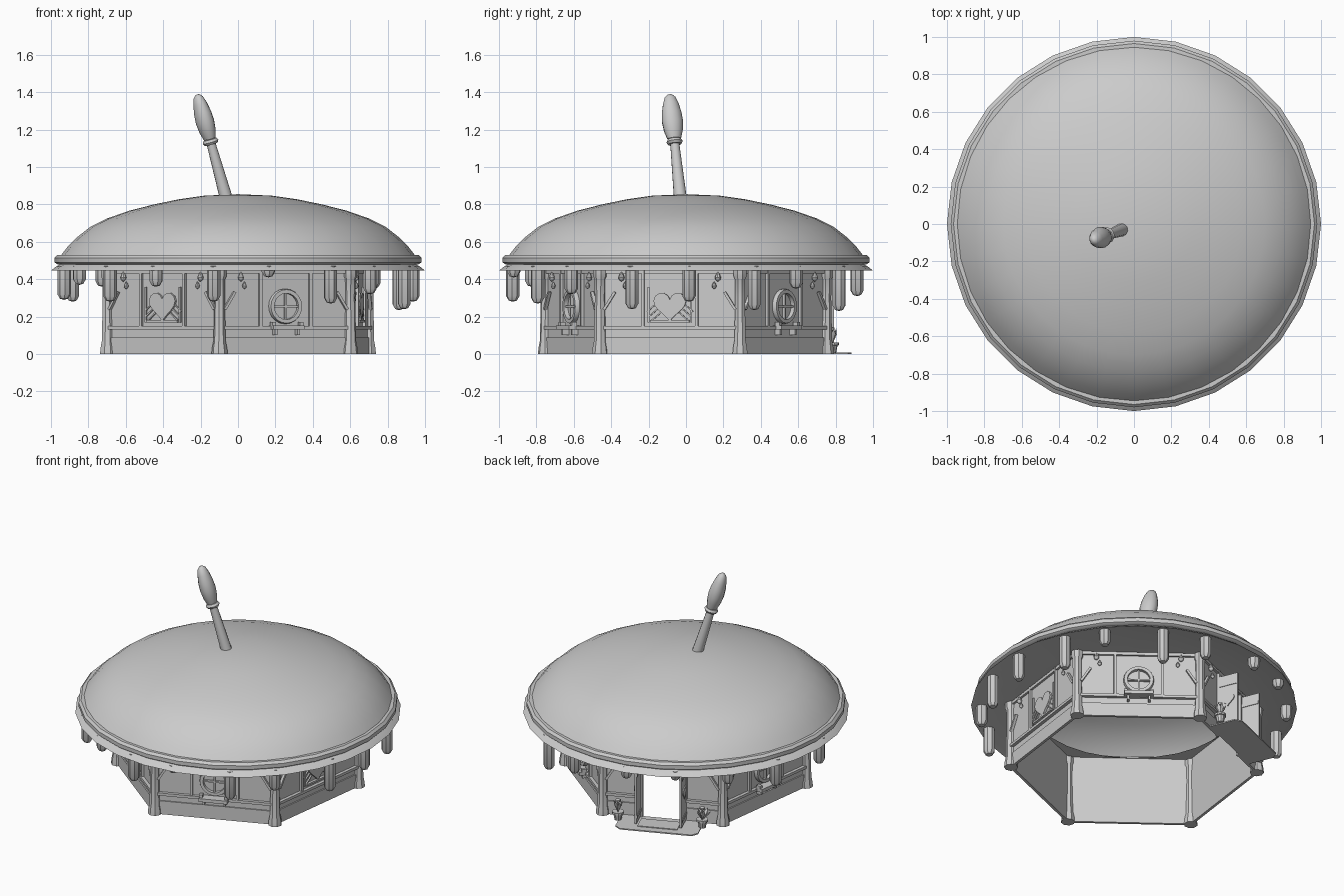
import bpy, bmesh, math, random
from math import sin, cos, pi, radians
from mathutils import Matrix, Vector

cube = bpy.data.objects.get("Cube")
if cube:
    bpy.data.objects.remove(cube, do_unlink=True)

mat = bpy.data.materials.new("plain grey")
mat.use_nodes = True
GREY = (0.6, 0.6, 0.6, 1)
mat.diffuse_color = GREY
mat.node_tree.nodes["Principled BSDF"].inputs["Base Color"].default_value = GREY

CORNER = 0.755                       # radius to the hexagon corners
APO = CORNER * cos(pi / 6)           # distance to the wall faces
ID = Matrix.Identity(4)


def finish(name, bm, m=ID, smooth=False):
    bmesh.ops.recalc_face_normals(bm, faces=bm.faces)
    me = bpy.data.meshes.new(name)
    bm.to_mesh(me)
    bm.free()
    me.transform(m)
    me.materials.append(mat)
    ob = bpy.data.objects.new(name, me)
    bpy.context.collection.objects.link(ob)
    if smooth:
        bpy.ops.object.select_all(action='DESELECT')
        ob.select_set(True)
        bpy.context.view_layer.objects.active = ob
        bpy.ops.object.shade_smooth_by_angle(angle=radians(35))
    return ob


def wall_frame(deg):
    # local x runs along the wall, y is up, z points outward
    a = radians(deg)
    return Matrix(((-sin(a), 0, cos(a), 0), (cos(a), 0, sin(a), 0),
                   (0, 1, 0, 0), (0, 0, 0, 1)))


def box(name, m, centre, size, roll=0):
    bm = bmesh.new()
    bmesh.ops.create_cube(bm, size=1)
    local = Matrix.Translation(centre) @ Matrix.Rotation(radians(roll), 4, 'Z') @ Matrix.Diagonal((*size, 1))
    return finish(name, bm, m @ local)


def prism(name, m, outline, depth):
    bm = bmesh.new()
    f = bm.faces.new([bm.verts.new((x, y, 0)) for x, y in outline])
    ext = bmesh.ops.extrude_face_region(bm, geom=[f])
    bmesh.ops.translate(bm, vec=(0, 0, depth), verts=[v for v in ext["geom"] if isinstance(v, bmesh.types.BMVert)])
    return finish(name, bm, m)


def lathe(name, profile, sides, m=ID, smooth=True, closed=False):
    bm = bmesh.new()
    rings = []
    for r, z in profile:
        if r == 0:
            rings.append([bm.verts.new((0, 0, z))] * sides)
        else:
            rings.append([bm.verts.new((r * cos(2 * pi * i / sides), r * sin(2 * pi * i / sides), z))
                          for i in range(sides)])
    pairs = list(zip(rings, rings[1:]))
    if closed:
        pairs.append((rings[-1], rings[0]))
    for lo, hi in pairs:
        for i in range(sides):
            j = (i + 1) % sides
            quad = list(dict.fromkeys((lo[i], lo[j], hi[j], hi[i])))
            bm.faces.new(quad)
    return finish(name, bm, m, smooth)


def heart(name, m, u, z, d, s):
    pts = []
    for i in range(24):
        t = 2 * pi * i / 24
        pts.append((s * sin(t) ** 3, s * (13 * cos(t) - 5 * cos(2 * t) - 2 * cos(3 * t) - cos(4 * t)) / 16))
    prism(name, m @ Matrix.Translation((u, z, d)), pts, 0.014)


# Domed roof with its stepped rim and flat eave underside
lathe("roof_dome", [(0, .855), (.18, .847), (.32, .827), (.45, .8), (.58, .767), (.7, .725),
                    (.79, .68), (.86, .625), (.91, .575), (.945, .53)], 32)
lathe("roof_rim", [(.94, .53), (.965, .53), (.98, .515), (.98, .49), (.965, .48), (.94, .48)], 28, closed=True)
lathe("eave_edge", [(.94, .485), (.97, .47), (1.0, .446), (.97, .455), (.64, .455)], 28)

# Icing drips hanging from the rim: angle, lowest point
DRIPS = [(1, .28), (-18, .24), (-41, .32), (-58, .27), (-80, .41), (-98, .28), (-118, .36), (-137, .28),
         (-155, .37), (-174, .29), (23, .235), (39, .35), (61, .23), (78, .31), (102, .38), (121, .4),
         (141, .36), (161, .28)]
for deg, low in DRIPS:
    a = radians(deg)
    lathe("icing_drip", [(0, low), (.022, low + .006), (.036, low + .03), (.036, .47), (0, .47)], 8,
          Matrix.Translation((.935 * cos(a), .935 * sin(a), 0)) @ Matrix.Rotation(a, 4, 'Z'))

# Leaning stick with a bulb on its end
axis = Vector((-.15, -.055, .54)).normalized()
tilt = Matrix.Translation((-.062, -.03, .83)) @ axis.to_track_quat('Z', 'Y').to_matrix().to_4x4()
lathe("stick_shaft", [(0, 0), (.035, 0), (.024, .32), (0, .32)], 12, tilt)
lathe("stick_ring", [(0, .305), (.036, .305), (.044, .318), (.036, .332), (0, .334)], 14, tilt)
lathe("stick_bulb", [(0, .33), (.038, .335), (.052, .38), (.058, .43), (.054, .48), (.043, .53),
                     (.03, .565), (.014, .58), (0, .583)], 14, tilt @ Matrix.Diagonal((1, .85, 1, 1)))

# Corner posts
for k in range(6):
    a = radians(22.5 + 60 * k)
    lathe("corner_post", [(0, 0), (.043, 0), (.041, .03), (.033, .07), (.028, .3), (.03, .4), (.037, .415),
                          (.037, .45), (0, .45)], 8,
          Matrix.Translation((CORNER * cos(a), CORNER * sin(a), 0)) @ Matrix.Rotation(a, 4, 'Z'))


def trim(m, half_gap):
    # beams shared by all walls; half_gap leaves room for a doorway
    for s in (-1, 1):
        mid, w = s * (CORNER / 2 + half_gap) / 2, CORNER / 2 - half_gap
        box("wall_plinth", m, (mid, .045, APO), (w, .09, .016))
        box("wall_rail", m, (mid, .14, APO + .008), (w, .018, .026))
        box("wall_upright", m, (s * .145, .295, APO + .006), (.016, .31, .022))
        box("post_brace", m, (s * .325, .285, APO + .014), (.014, .11, .018), -s * -32)
        for u, z, r in ((.26, .41, .017), (.24, .365, .013)):
            lathe("hanging_drop", [(0, -r * 1.4), (r * .8, -r * .7), (r, 0), (r * .6, r), (0, r * 1.8)], 8,
                  m @ Matrix.Translation((s * u, z, APO + .015)) @ Matrix.Rotation(-pi / 2, 4, 'X'))
    box("top_beam", m, (0, .44, APO + .004), (CORNER, .02, .02))


def plain_wall(m):
    box("wall_panel", m, (0, .235, APO - .005), (CORNER, .47, .01))
    trim(m, 0)


# Walls with round windows
for deg in (-67.5, 52.5, 172.5):
    m = wall_frame(deg)
    plain_wall(m)
    at = m @ Matrix.Translation((0, .255, APO))
    lathe("window_ring", [(.07, 0), (.07, .024), (.09, .024), (.094, .012), (.094, 0)], 20, at)
    box("window_bar_upright", m, (0, .255, APO + .008), (.01, .145, .016))
    box("window_bar_level", m, (0, .255, APO + .008), (.145, .01, .016))
    box("window_ledge", m, (0, .143, APO + .03), (.18, .022, .06))
    for s in (-1, 1):
        box("ledge_bracket", m, (s * .065, .118, APO + .018), (.014, .03, .036))
        box("ledge_knob", m, (s * .08, .162, APO + .03), (.022, .02, .03))

# Walls with heart shutters
for deg in (-127.5, -7.5):
    m = wall_frame(deg)
    plain_wall(m)
    heart("heart_panel", m, 0, .262, APO, .088)
    box("heart_sill", m, (0, .175, APO + .008), (.21, .012, .02))
    for s in (-1, 1):
        for k in range(3):
            box("heart_slat", m, (s * (.075 + .012 * k), .2 + .024 * k, APO + .005), (.065, .007, .01), -s * 40)
        box("heart_frame", m, (s * .115, .265, APO + .005), (.009, .19, .012))

# Doorway wall, open in the middle
door = wall_frame(112.5)
GAP = .13
for s in (-1, 1):
    box("door_side_panel", door, (s * (CORNER / 2 + GAP) / 2, .235, APO - .005), (CORNER / 2 - GAP, .47, .01))
    box("door_jamb", door, (s * (GAP + .006), .21, APO + .004), (.02, .42, .036))
    # Door leaf swung outward
    box("door_leaf", door, (s * (GAP + .012), .21, APO + .075), (.014, .39, .13))
    for z in (.06, .34):
        box("door_leaf_band", door, (s * (GAP + .012), z, APO + .075), (.022, .02, .125))
    side = door @ Matrix.Translation((s * (GAP + .012), 0, APO + .075)) @ Matrix.Rotation(s * pi / 2, 4, 'Y')
    heart("door_heart", side, 0, .23, 0, .045)
box("door_lintel", door, (0, .445, APO), (2 * GAP, .05, .02))
trim(door, GAP + .015)

# Door mat with clipped corners and a raised centre
flat = door @ Matrix.Rotation(pi / 2, 4, 'X')
outline = [(-.26, -.66), (-.26, -.83), (-.225, -.865), (.225, -.865), (.26, -.83), (.26, -.66)]
ground = door @ Matrix(((1, 0, 0, 0), (0, 0, 1, 0), (0, -1, 0, 0), (0, 0, 0, 1)))
prism("door_mat", ground, outline, .008)
box("mat_centre", door, (0, .01, .76), (.25, .006, .11))

# Potted plants beside the door
random.seed(4)
for s in (-1, 1):
    base = ground @ Matrix.Translation((s * .265, -.735, .006))
    lathe("flower_pot", [(0, 0), (.022, 0), (.03, .04), (.037, .042), (.037, .056), (.028, .056), (0, .05)], 10, base)
    for k in range(6):
        turn = base @ Matrix.Translation((0, 0, .05)) @ Matrix.Rotation(k * pi / 3, 4, 'Z')
        lean = turn @ Matrix.Rotation(random.uniform(.25, .75), 4, 'Y') @ Matrix.Diagonal((.4, 1, 1, 1))
        lathe("plant_leaf", [(0, 0), (.008, .025), (.014, .055), (0, .085)], 6, lean)
    lathe("plant_stem", [(.004, .04), (.004, .12)], 6, base)
    lathe("plant_bloom", [(0, .115), (.016, .122), (.016, .134), (0, .14)], 8, base)
